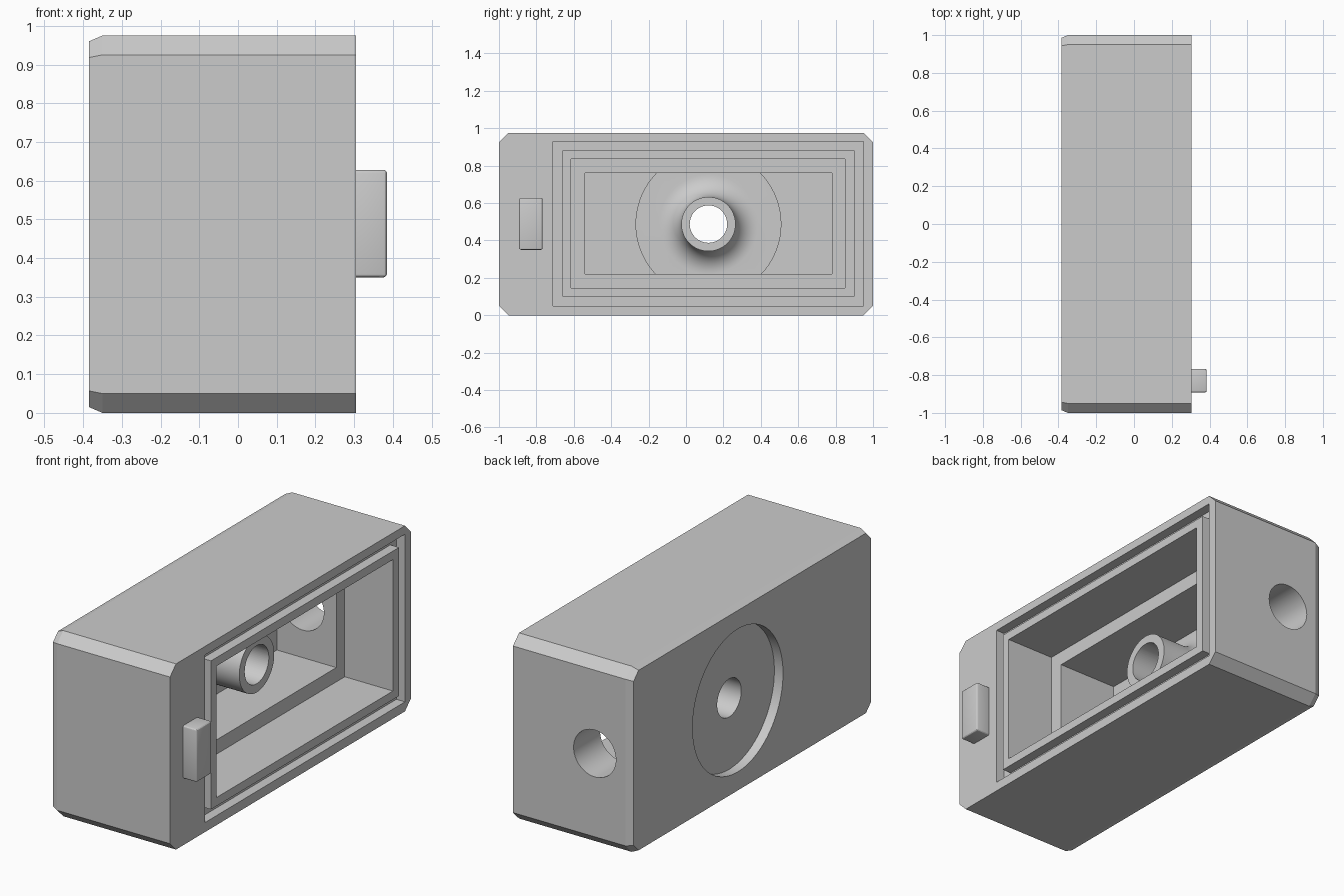
import bpy
import bmesh
import math
from mathutils import Matrix, Vector

old = bpy.data.objects.get("Cube")
if old:
    bpy.data.objects.remove(old, do_unlink=True)

GREY = (0.6, 0.6, 0.6, 1.0)
grey = bpy.data.materials.new("plain grey")
grey.use_nodes = True
grey.diffuse_color = GREY
grey.node_tree.nodes["Principled BSDF"].inputs["Base Color"].default_value = GREY

MID_Z = 0.4875
FRONT, BACK = 0.305, -0.385     # open side and closed side of the case
LEDGE, FLOOR = 0.025, -0.32     # step and bottom of the inside
AXIS_Y = 0.12                   # centre of the tube


def make(name, bm):
    bmesh.ops.recalc_face_normals(bm, faces=bm.faces)
    mesh = bpy.data.meshes.new(name)
    bm.to_mesh(mesh)
    bm.free()
    mesh.materials.append(grey)
    obj = bpy.data.objects.new(name, mesh)
    bpy.context.collection.objects.link(obj)
    return obj


def box(name, x, y, z, bevel=0):
    bm = bmesh.new()
    size = [b - a for a, b in (x, y, z)]
    mid = [(a + b) / 2 for a, b in (x, y, z)]
    bmesh.ops.create_cube(bm, size=1, matrix=Matrix.Translation(mid) @ Matrix.Diagonal((*size, 1)))
    if bevel:
        bmesh.ops.bevel(bm, geom=bm.edges[:], offset=bevel, segments=3, profile=0.5, affect='EDGES')
    return make(name, bm)


def cylinder(name, radius, centre, depth, axis):
    bm = bmesh.new()
    turn = Vector((0, 0, 1)).rotation_difference(Vector(axis)).to_matrix().to_4x4()
    bmesh.ops.create_cone(bm, cap_ends=True, segments=72, radius1=radius, radius2=radius,
                          depth=depth, matrix=Matrix.Translation(centre) @ turn)
    return make(name, bm)


def combine(target, tool, operation):
    tool.hide_render = True
    mod = target.modifiers.new(operation.lower(), 'BOOLEAN')
    mod.operation, mod.object, mod.solver = operation, tool, 'EXACT'
    bpy.context.view_layer.objects.active = target
    bpy.ops.object.modifier_apply(modifier=mod.name)
    bpy.data.objects.remove(tool, do_unlink=True)


def chamfered_ring(bm, x, inset, cut):
    h, v = 1 - inset, MID_Z - inset
    pts = [(h - cut, v), (h, v - cut), (h, cut - v), (h - cut, -v),
           (cut - h, -v), (-h, cut - v), (-h, v - cut), (cut - h, v)]
    return [bm.verts.new((x, y, z + MID_Z)) for y, z in pts]


# Case: chamfered block, narrowing slightly at the closed side
bm = bmesh.new()
rings = [chamfered_ring(bm, BACK, 0.015, 0.042),
         chamfered_ring(bm, -0.35, 0, 0.05),
         chamfered_ring(bm, FRONT, 0, 0.05)]
bm.faces.new(rings[0])
bm.faces.new(rings[-1])
for a, b in zip(rings, rings[1:]):
    for i in range(8):
        j = (i + 1) % 8
        bm.faces.new((a[i], a[j], b[j], b[i]))
case = make("case", bm)

# Seal groove, raised lip, cavity and deeper pocket
combine(case, box("groove", (0.255, 0.5), (-0.71, 0.95), (0.05, 0.93)), 'DIFFERENCE')
combine(case, box("lip", (0.2, FRONT), (-0.66, 0.90), (0.10, 0.88)), 'UNION')
combine(case, box("cavity", (LEDGE, 0.5), (-0.615, 0.85), (0.145, 0.835)), 'DIFFERENCE')
combine(case, box("pocket", (FLOOR, 0.2), (-0.54, 0.78), (0.22, 0.76)), 'DIFFERENCE')

# Tube with a flared foot on a round pad, turned about the x axis
PAD, TUBE_R, FLARE = -0.27, 0.145, 0.12
profile = [(0, -0.328), (0.39, -0.328), (0.39, PAD)]
for i in range(11):
    t = i / 10 * math.pi / 2
    profile.append((TUBE_R + FLARE * (1 - math.sin(t)), PAD + FLARE * (1 - math.cos(t))))
profile += [(TUBE_R, LEDGE), (0, LEDGE)]
bm = bmesh.new()
verts = [bm.verts.new((x, AXIS_Y, MID_Z + r)) for r, x in profile]
edges = [bm.edges.new(pair) for pair in zip(verts, verts[1:])]
bmesh.ops.spin(bm, geom=verts + edges, cent=(0, AXIS_Y, MID_Z), axis=(1, 0, 0),
               angle=math.tau, steps=72)
bmesh.ops.remove_doubles(bm, verts=bm.verts, dist=0.0005)
combine(case, make("tube", bm), 'UNION')

# Round recess in the closed side, bore through the tube, hole in the end wall
combine(case, cylinder("recess", 0.375, (BACK, AXIS_Y, MID_Z), 0.1, (1, 0, 0)), 'DIFFERENCE')
combine(case, cylinder("bore", 0.1, (0, AXIS_Y, MID_Z), 1.2, (1, 0, 0)), 'DIFFERENCE')
combine(case, cylinder("end_hole", 0.123, (-0.17, 0.9, MID_Z), 0.4, (0, 1, 0)), 'DIFFERENCE')

# Locating peg beside the opening
peg = box("peg", (0.285, 0.385), (-0.892, -0.767), (0.35, 0.628), 0.01)

for obj in (case, peg):
    bpy.ops.object.select_all(action='DESELECT')
    obj.select_set(True)
    bpy.context.view_layer.objects.active = obj
    bpy.ops.object.shade_smooth_by_angle(angle=math.radians(20))
